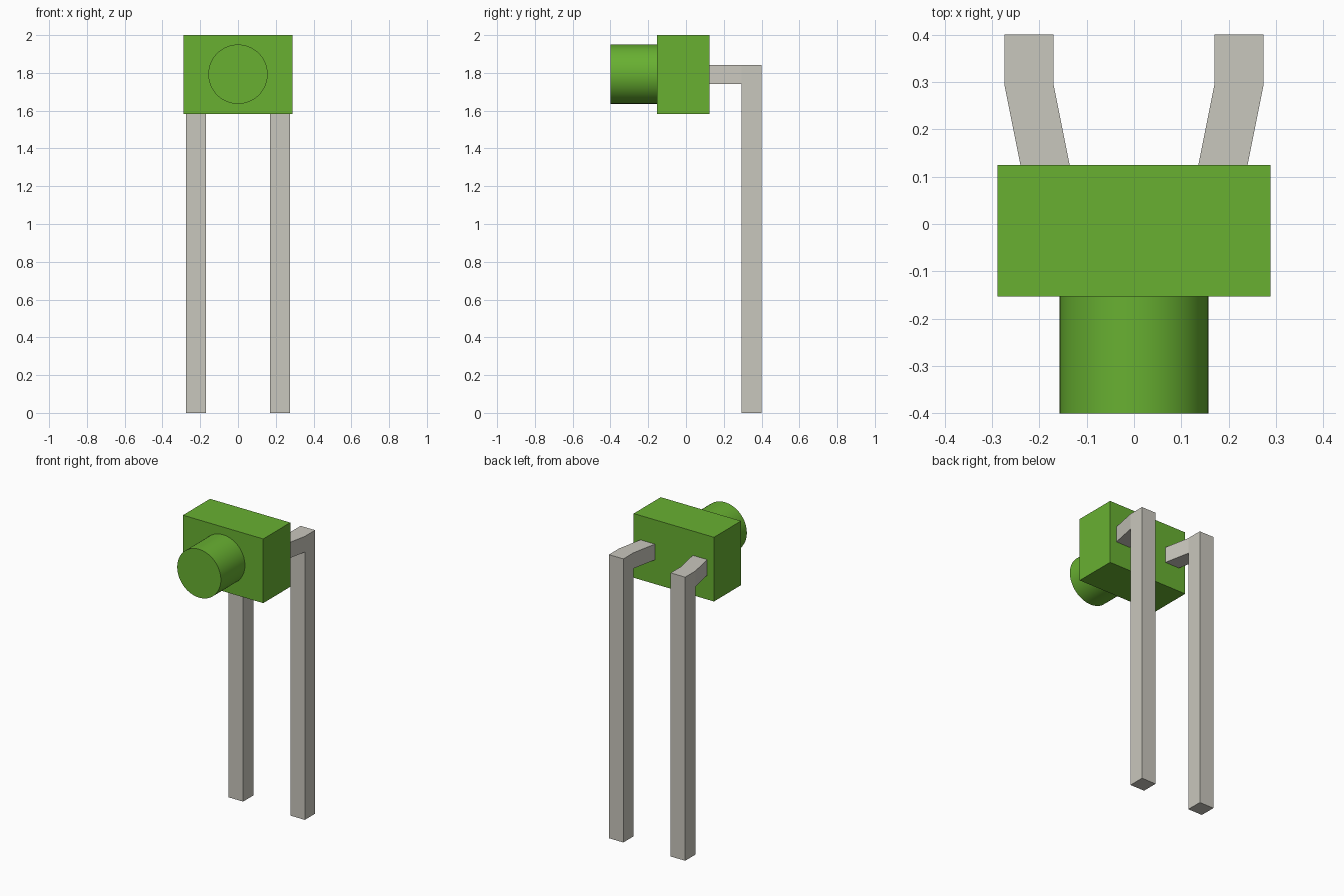
import bpy, bmesh
from math import pi
from mathutils import Matrix

cube = bpy.data.objects.get("Cube")
if cube:
    bpy.data.objects.remove(cube, do_unlink=True)


def material(name, rgb):
    m = bpy.data.materials.new(name)
    m.use_nodes = True
    m.diffuse_color = (*rgb, 1)
    m.node_tree.nodes["Principled BSDF"].inputs["Base Color"].default_value = (*rgb, 1)
    return m


GREEN = material("leaf green", (0.138, 0.434, 0.031))
METAL = material("warm grey metal", (0.584, 0.571, 0.509))


def add_object(name, bm, mat):
    bmesh.ops.recalc_face_normals(bm, faces=bm.faces)
    mesh = bpy.data.meshes.new(name)
    bm.to_mesh(mesh)
    bm.free()
    mesh.materials.append(mat)
    ob = bpy.data.objects.new(name, mesh)
    bpy.context.collection.objects.link(ob)
    return ob


# Rectangular housing
BACK, FRONT, TIP = 0.125, -0.153, -0.4
bm = bmesh.new()
bmesh.ops.create_cube(bm, size=1)
bmesh.ops.scale(bm, vec=(0.577, BACK - FRONT, 0.417), verts=bm.verts)
bmesh.ops.translate(bm, vec=(0, (BACK + FRONT) / 2, 1.7915), verts=bm.verts)
add_object("housing", bm, GREEN)

# Round lens on the front, running slightly into the housing
inner = FRONT + 0.01
bm = bmesh.new()
bmesh.ops.create_cone(bm, cap_ends=True, segments=64, radius1=0.157,
                      radius2=0.157, depth=inner - TIP)
bmesh.ops.transform(bm, verts=bm.verts, matrix=Matrix.Translation(
    (0, (inner + TIP) / 2, 1.793)) @ Matrix.Rotation(pi / 2, 4, 'X'))
lens = add_object("lens", bm, GREEN)
bpy.ops.object.select_all(action='DESELECT')
lens.select_set(True)
bpy.context.view_layer.objects.active = lens
bpy.ops.object.shade_smooth_by_angle(angle=pi / 6)


# Bent lead: plan outline raised to the arm's thickness, rear part drawn down
def lead(name, side):
    width, bottom, top = 0.104, 1.74, 1.842
    path = [(0.136, BACK), (0.17, 0.295), (0.17, 0.4)]
    bm = bmesh.new()
    rows = [[bm.verts.new((side * (x + dx), y, bottom)) for dx in (0, width)]
            for x, y in path]
    under = [bm.faces.new((a[0], a[1], b[1], b[0])) for a, b in zip(rows, rows[1:])]
    raised = bmesh.ops.extrude_face_region(bm, geom=under, use_keep_orig=True)
    bmesh.ops.translate(bm, vec=(0, 0, top - bottom),
                        verts=[v for v in raised["geom"] if isinstance(v, bmesh.types.BMVert)])
    foot = bmesh.ops.extrude_discrete_faces(bm, faces=[under[1]])["faces"][0]
    bmesh.ops.translate(bm, vec=(0, 0, -bottom), verts=foot.verts)
    add_object(name, bm, METAL)


lead("left_lead", 1)
lead("right_lead", -1)
